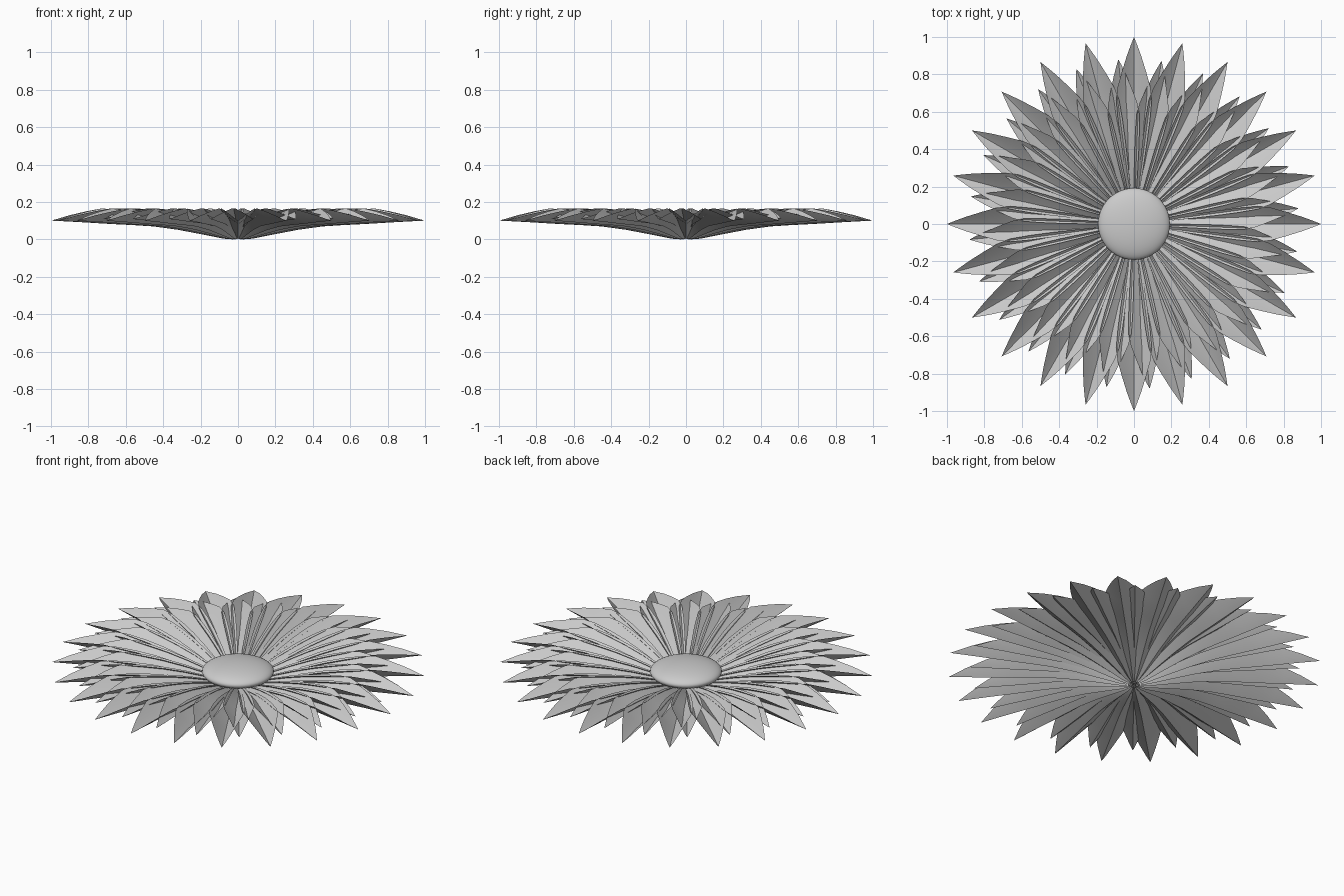
import bpy, bmesh, math

if "Cube" in bpy.data.objects:
    bpy.data.objects.remove(bpy.data.objects["Cube"])

# petal stations: radius, midrib height, half width, rise of the edges above the midrib
PETAL = [(0.03, 0.000, 0.008, 0.012), (0.08, 0.004, 0.016, 0.020),
         (0.20, 0.028, 0.034, 0.032), (0.32, 0.051, 0.053, 0.046),
         (0.45, 0.069, 0.072, 0.060), (0.56, 0.076, 0.086, 0.072),
         (0.66, 0.081, 0.095, 0.079), (0.73, 0.085, 0.088, 0.080),
         (0.81, 0.090, 0.066, 0.060), (0.90, 0.095, 0.038, 0.034),
         (0.96, 0.098, 0.016, 0.013)]
ACROSS = [-1, -0.5, 0, 0.5, 1]


def petal_ring(name, count, start, scale, lift):
    bm = bmesh.new()
    for k in range(count):
        a = start + k * 2 * math.pi / count
        c, s = math.cos(a), math.sin(a)

        def vert(r, w, z):
            r, w = r * scale, w * scale
            return bm.verts.new((r * c - w * s, r * s + w * c, z * scale + lift))

        rows = [[vert(r, t * w, z + h * abs(t) ** 1.15) for t in ACROSS]
                for r, z, w, h in PETAL]
        for r0, r1 in zip(rows, rows[1:]):
            for i in range(len(ACROSS) - 1):
                bm.faces.new((r0[i], r1[i], r1[i + 1], r0[i + 1]))
        # pointed tip
        tip = vert(1.0, 0, 0.10)
        for i in range(len(ACROSS) - 1):
            bm.faces.new((rows[-1][i], tip, rows[-1][i + 1]))
    me = bpy.data.meshes.new(name)
    bm.to_mesh(me)
    bm.free()
    ob = bpy.data.objects.new(name, me)
    bpy.context.collection.objects.link(ob)
    smooth(ob)
    return ob


def smooth(ob):
    bpy.ops.object.select_all(action='DESELECT')
    ob.select_set(True)
    bpy.context.view_layer.objects.active = ob
    bpy.ops.object.shade_smooth_by_angle(angle=math.radians(30))


# two layers of creased petals
petal_ring("outer_petals", 24, 0.0, 1.0, 0.0)
petal_ring("inner_petals", 24, math.radians(5.4), 0.885, 0.02)

# flattened dome in the middle
bpy.ops.mesh.primitive_uv_sphere_add(segments=48, ring_count=24, radius=1, location=(0, 0, 0.087))
dome = bpy.context.object
dome.name = "flower_centre"
dome.scale = (0.192, 0.192, 0.053)
bpy.ops.object.transform_apply(location=False, rotation=False, scale=True)
smooth(dome)
